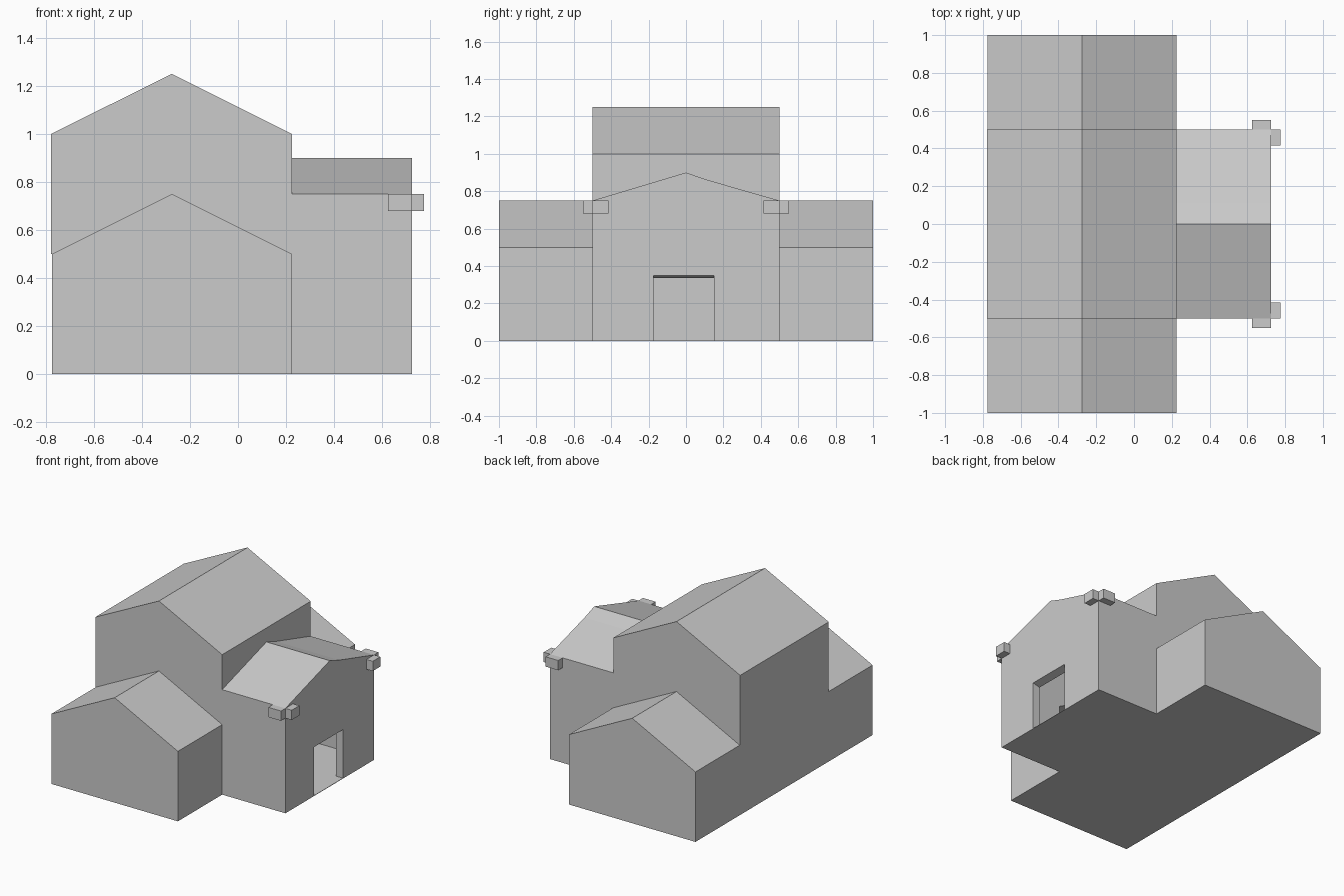
import bpy, bmesh
from mathutils import Vector

if "Cube" in bpy.data.objects:
    bpy.data.objects.remove(bpy.data.objects["Cube"])


def prism(name, profile, place, start, end):
    """Extrude a 2D profile between two positions along the remaining axis."""
    bm = bmesh.new()
    face = bm.faces.new([bm.verts.new(place(a, b, start)) for a, b in profile])
    ext = bmesh.ops.extrude_face_region(bm, geom=[face])
    move = Vector(place(0, 0, end)) - Vector(place(0, 0, start))
    verts = [g for g in ext["geom"] if isinstance(g, bmesh.types.BMVert)]
    bmesh.ops.translate(bm, vec=move, verts=verts)
    bmesh.ops.recalc_face_normals(bm, faces=bm.faces)
    me = bpy.data.meshes.new(name)
    bm.to_mesh(me)
    bm.free()
    ob = bpy.data.objects.new(name, me)
    bpy.context.collection.objects.link(ob)
    return ob


def along_y(x, z, y):
    return (x, y, z)


def along_x(y, z, x):
    return (x, y, z)


def combine(target, tool, operation):
    mod = target.modifiers.new("combine", 'BOOLEAN')
    mod.operation = operation
    mod.solver = 'EXACT'
    mod.object = tool
    bpy.context.view_layer.objects.active = target
    bpy.ops.object.modifier_apply(modifier=mod.name)
    bpy.data.objects.remove(tool)


# Low side wings, running the full length
house = prism("house", [(-.775, 0), (.225, 0), (.225, .5), (-.275, .75), (-.775, .5)],
              along_y, -1, 1)

# Tall central block, its back wall a hair proud of the wings
main = prism("main_block", [(-.778, .5), (-.775, .5), (-.7, .3), (.225, .3), (.225, 1),
                            (-.275, 1.25), (-.778, 1)], along_y, -.5, .5)
combine(house, main, 'UNION')

# Entrance block with a shallow gable
entrance = prism("entrance_block", [(-.5, 0), (.5, 0), (.5, .75), (.11, .862),
                                    (0, .9), (-.5, .75)], along_x, 0, .725)
combine(house, entrance, 'UNION')

# Doorway with a sloping lintel, open to the hollow interior
door = prism("door_cutter", [(.67, .003), (.78, .003), (.78, .365), (.67, .335)],
             along_y, -.175, .15)
combine(house, door, 'DIFFERENCE')
bm = bmesh.new()
bm.from_mesh(house.data)
back = [f for f in bm.faces if all(abs(v.co.x - .67) < .002 for v in f.verts)]
bmesh.ops.delete(bm, geom=back, context='FACES')
bm.to_mesh(house.data)
bm.free()

# Eaves brackets on both front corners
for side, s in (("left", -1), ("right", 1)):
    for part, x0, x1, y0, y1 in (("side", .625, .725, .5, .55),
                                 ("front", .725, .775, .415, .5)):
        prism(f"{side}_{part}_bracket", [(x0, .68), (x1, .68), (x1, .75), (x0, .75)],
              along_y, s * y0, s * y1)
